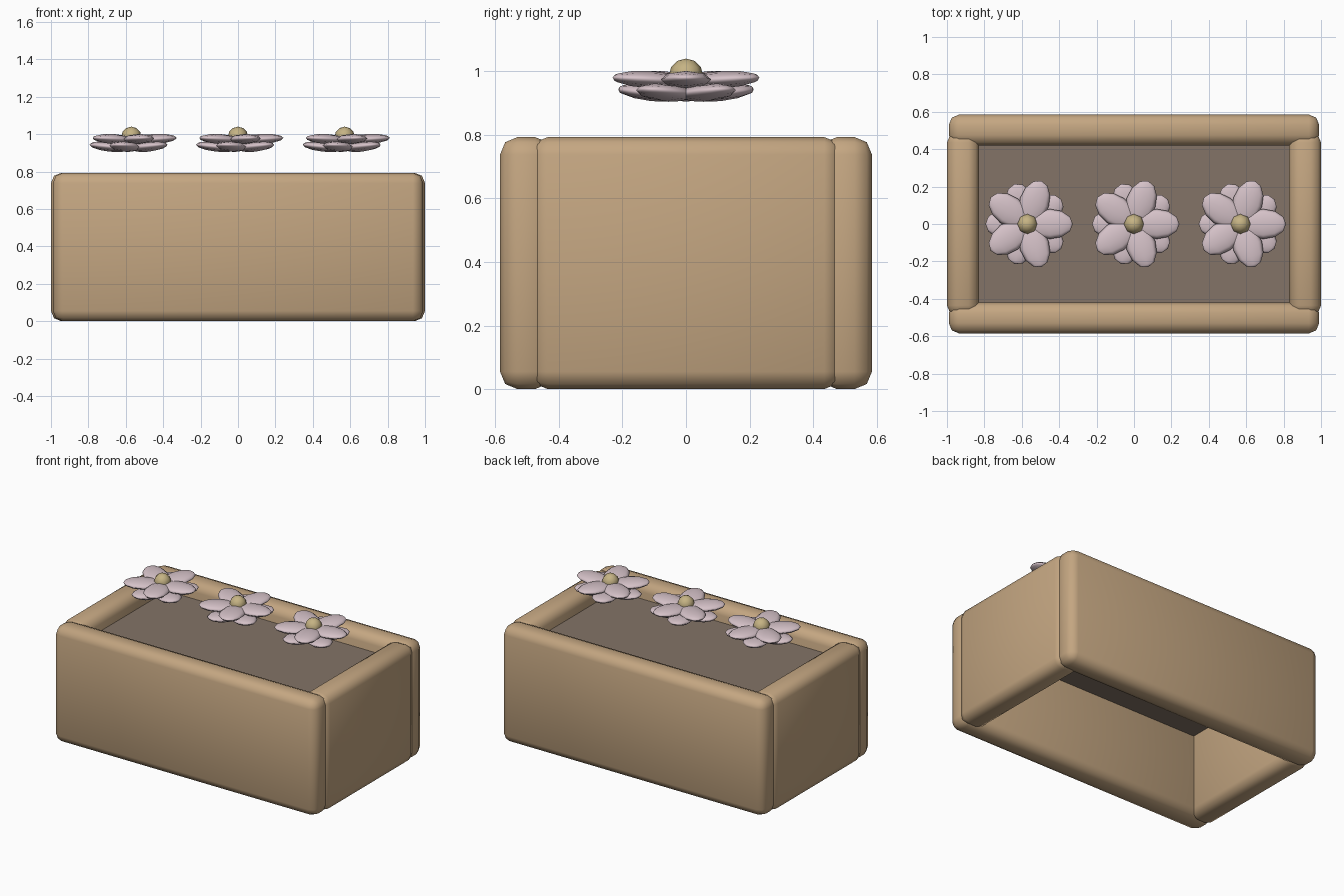
import bpy, math
from mathutils import Matrix, Vector

cube = bpy.data.objects.get("Cube")
if cube:
    bpy.data.objects.remove(cube, do_unlink=True)


def material(name, color):
    mat = bpy.data.materials.new(name)
    mat.use_nodes = True
    rgba = (*color, 1)
    mat.diffuse_color = rgba
    mat.node_tree.nodes["Principled BSDF"].inputs["Base Color"].default_value = rgba
    return mat


wood = material("tan wood", (0.55, 0.38, 0.22))
earth = material("brown soil", (0.23, 0.175, 0.135))
pink = material("pale pink", (0.67, 0.54, 0.58))
yellow = material("muted yellow", (0.56, 0.45, 0.23))


def finish(name, mat):
    obj = bpy.context.object
    obj.name = name
    obj.data.materials.append(mat)
    return obj


def box(name, low, high, mat, bevel=0.0):
    low, high = Vector(low), Vector(high)
    bpy.ops.mesh.primitive_cube_add(size=1, location=(low + high) / 2)
    obj = finish(name, mat)
    obj.data.transform(Matrix.Diagonal((*(high - low), 1)))
    if bevel:
        mod = obj.modifiers.new("rounded edges", "BEVEL")
        mod.width = bevel
        mod.segments = 2
        bpy.ops.object.shade_smooth()
    return obj


def ball(name, matrix, mat):
    bpy.ops.mesh.primitive_uv_sphere_add(segments=8, ring_count=6, radius=1)
    obj = finish(name, mat)
    obj.matrix_world = matrix
    bpy.ops.object.shade_smooth()
    return obj


# Planter walls: long front and back boards, shorter side boards between them
TOP, ROUND = 0.793, 0.055
box("front_wall", (-0.99, -0.585, 0), (0.99, -0.42, TOP), wood, ROUND)
box("back_wall", (-0.99, 0.42, 0), (0.99, 0.585, TOP), wood, ROUND)
box("right_wall", (-1, -0.49, 0), (-0.83, 0.49, TOP), wood, ROUND)
box("left_wall", (0.83, -0.49, 0), (1, 0.49, TOP), wood, ROUND)

# Soil slab, open underneath
box("soil", (-0.835, -0.425, 0.56), (0.835, 0.425, 0.69), earth)


def petal_ring(name, x, z, reach, offset, tilt):
    # Each petal is a flattened ball with its pole pointing outwards
    half = reach / 2
    pole_out = Matrix.Rotation(math.pi / 2, 4, "Y")
    for i in range(5):
        spin = Matrix.Rotation(math.radians(offset + 72 * i), 4, "Z")
        shape = (Matrix.Translation((half, 0, 0))
                 @ Matrix.Rotation(-tilt, 4, "Y")
                 @ Matrix.Diagonal((half, 0.08, 0.027, 1)))
        ball(f"{name}_{i + 1}", Matrix.Translation((x, 0, z)) @ spin @ shape @ pole_out, pink)


# Three flowers floating above the soil
for n, x in enumerate((-0.57, 0, 0.57), 1):
    petal_ring(f"flower_{n}_lower_petal", x, 0.933, 0.225, 36, 0.1)
    petal_ring(f"flower_{n}_upper_petal", x, 0.974, 0.243, 0, 0.05)
    ball(f"flower_{n}_centre",
         Matrix.Translation((x, 0, 0.986)) @ Matrix.Scale(0.054, 4), yellow)
